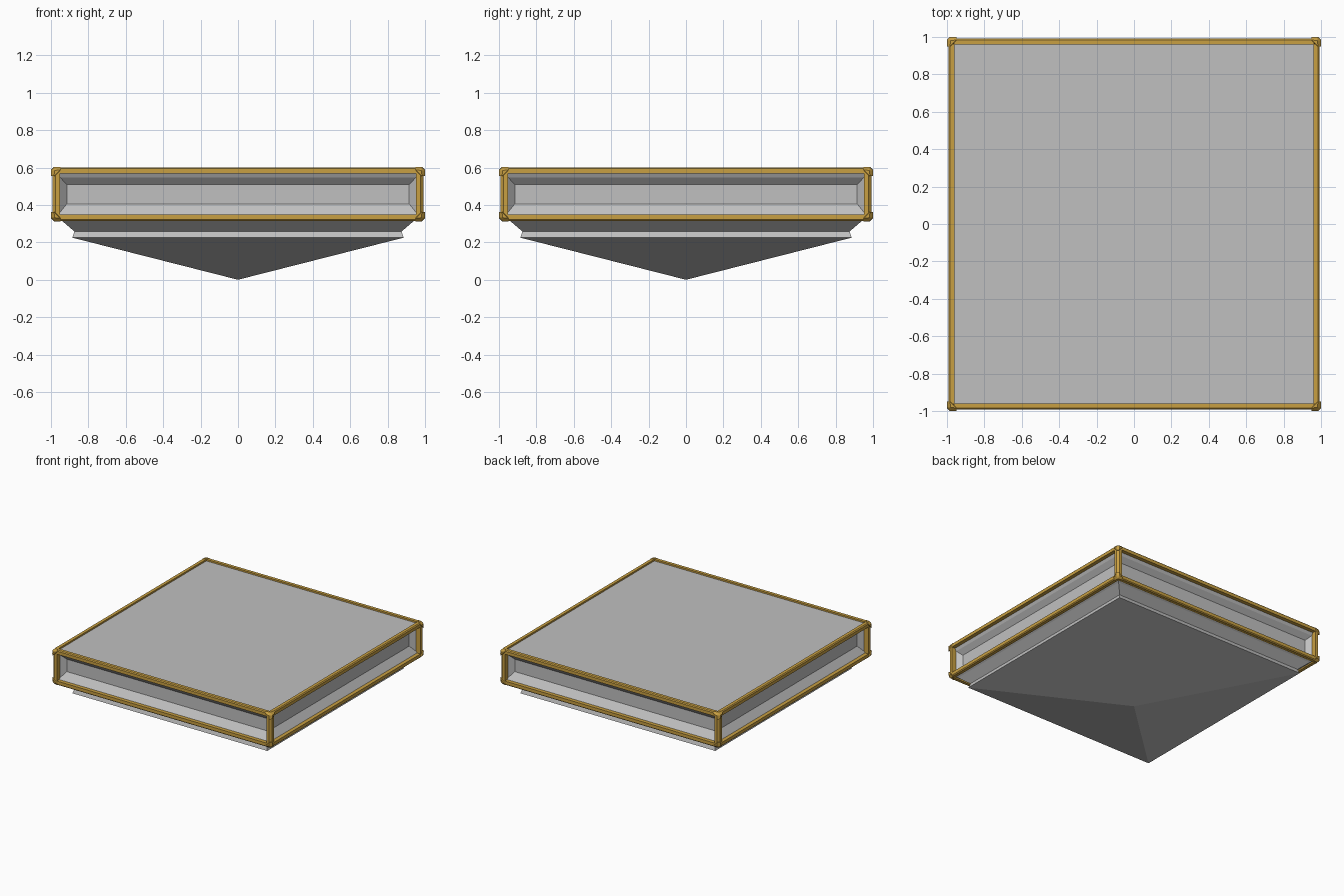
import bpy, bmesh, math
from itertools import permutations, product
from mathutils import Matrix, Vector

cube = bpy.data.objects.get("Cube")
if cube:
    bpy.data.objects.remove(cube)


def material(name, rgb):
    m = bpy.data.materials.new(name)
    m.use_nodes = True
    color = (*rgb, 1)
    m.diffuse_color = color
    m.node_tree.nodes["Principled BSDF"].inputs["Base Color"].default_value = color
    return m


GREY = material("stone grey", (0.53, 0.53, 0.53))
GOLD = material("gold trim", (0.58, 0.35, 0.055))
MID, HALF = 0.458, 0.143      # centre and half height of the slab


def finish(bm, name, mat):
    mesh = bpy.data.meshes.new(name)
    bmesh.ops.recalc_face_normals(bm, faces=bm.faces)
    bm.to_mesh(mesh)
    bm.free()
    mesh.materials.append(mat)
    obj = bpy.data.objects.new(name, mesh)
    bpy.context.collection.objects.link(obj)
    return obj


def square_loft(name, rings):
    """Stack square rings given as (half width, z); zero width is a tip."""
    bm = bmesh.new()
    loops = []
    for r, z in rings:
        loops.append([bm.verts.new((sx * r, sy * r, z))
                      for sx, sy in ((-1, -1), (1, -1), (1, 1), (-1, 1))])
    for a, b in zip(loops, loops[1:]):
        for i in range(4):
            j = (i + 1) % 4
            bm.faces.new((a[i], a[j], b[j], b[i]))
    bm.faces.new(loops[0])
    bmesh.ops.remove_doubles(bm, verts=bm.verts, dist=0.0001)
    return finish(bm, name, GREY)


# Top plate and stepped pyramid underside
square_loft("top_plate", [(0.965, 0.588), (0.965, 0.573), (0, 0.573)])
square_loft("underside", [(0.965, 0.345), (0.965, 0.33), (0.94, 0.314),
                          (0.875, 0.258), (0.886, 0.225), (0, 0)])

# Recessed panel on each of the four sides
SIDES = (("front", 0), ("left", 90), ("back", 180), ("right", 270))
for side, angle in SIDES:
    bm = bmesh.new()
    loops = []
    for r, low, high in ((0.965, 0.343, 0.575), (0.95, 0.362, 0.546),
                         (0.915, 0.406, 0.508)):
        loops.append([bm.verts.new(p) for p in ((-r, -r, low), (r, -r, low),
                                                (r, -r, high), (-r, -r, high))])
    for a, b in zip(loops, loops[1:]):
        for i in range(4):
            j = (i + 1) % 4
            bm.faces.new((a[i], a[j], b[j], b[i]))
    inner = bm.faces.new(loops[-1])
    inner.normal_update()
    out = inner.normal.y < 0
    bmesh.ops.rotate(bm, verts=bm.verts, matrix=Matrix.Rotation(math.radians(angle), 3, "Z"))
    if not out:
        bmesh.ops.reverse_faces(bm, faces=bm.faces)
    mesh = bpy.data.meshes.new(side + "_recess")
    bm.to_mesh(mesh)
    bm.free()
    mesh.materials.append(GREY)
    bpy.context.collection.objects.link(bpy.data.objects.new(side + "_recess", mesh))


def hull(bm, points):
    verts = [bm.verts.new(p) for p in points]
    res = bmesh.ops.convex_hull(bm, input=verts)
    junk = {v for v in res["geom_interior"] if isinstance(v, bmesh.types.BMVert)}
    if junk:
        bmesh.ops.delete(bm, geom=list(junk), context="VERTS")


def trim(name, axis, width, chamfer):
    """Four chamfered bars along one axis of the slab."""
    bm = bmesh.new()
    size = Vector((0.992, 0.992, HALF))
    u, v = [i for i in range(3) if i != axis]
    profile = ((0, chamfer), (chamfer, 0), (width, 0), (width, width), (0, width))
    for su, sv in product((-1, 1), repeat=2):
        points = []
        for end in (-1, 1):
            for du, dv in profile:
                p = Vector()
                p[axis] = end * (size[axis] - 0.03)
                p[u] = su * (size[u] - du)
                p[v] = sv * (size[v] - dv)
                points.append(p + Vector((0, 0, MID)))
        hull(bm, points)
    bmesh.ops.dissolve_limit(bm, angle_limit=0.01, verts=bm.verts, edges=bm.edges)
    finish(bm, name, GOLD)


# Gold edging and faceted corner caps
trim("side_to_side_trim", 0, 0.033, 0.007)
trim("front_to_back_trim", 1, 0.033, 0.007)
trim("corner_posts", 2, 0.04, 0.016)

bm = bmesh.new()
offsets = set(permutations((0, 0.02, 0.02))) | set(permutations((0, 0.016, 0.05)))
offsets.add((0.045, 0.045, 0.045))
for signs in product((-1, 1), repeat=3):
    hull(bm, [(signs[0] * (1 - a), signs[1] * (1 - b), MID + signs[2] * (HALF + 0.003 - c))
              for a, b, c in offsets])
bmesh.ops.dissolve_limit(bm, angle_limit=0.01, verts=bm.verts, edges=bm.edges)
finish(bm, "corner_caps", GOLD)
